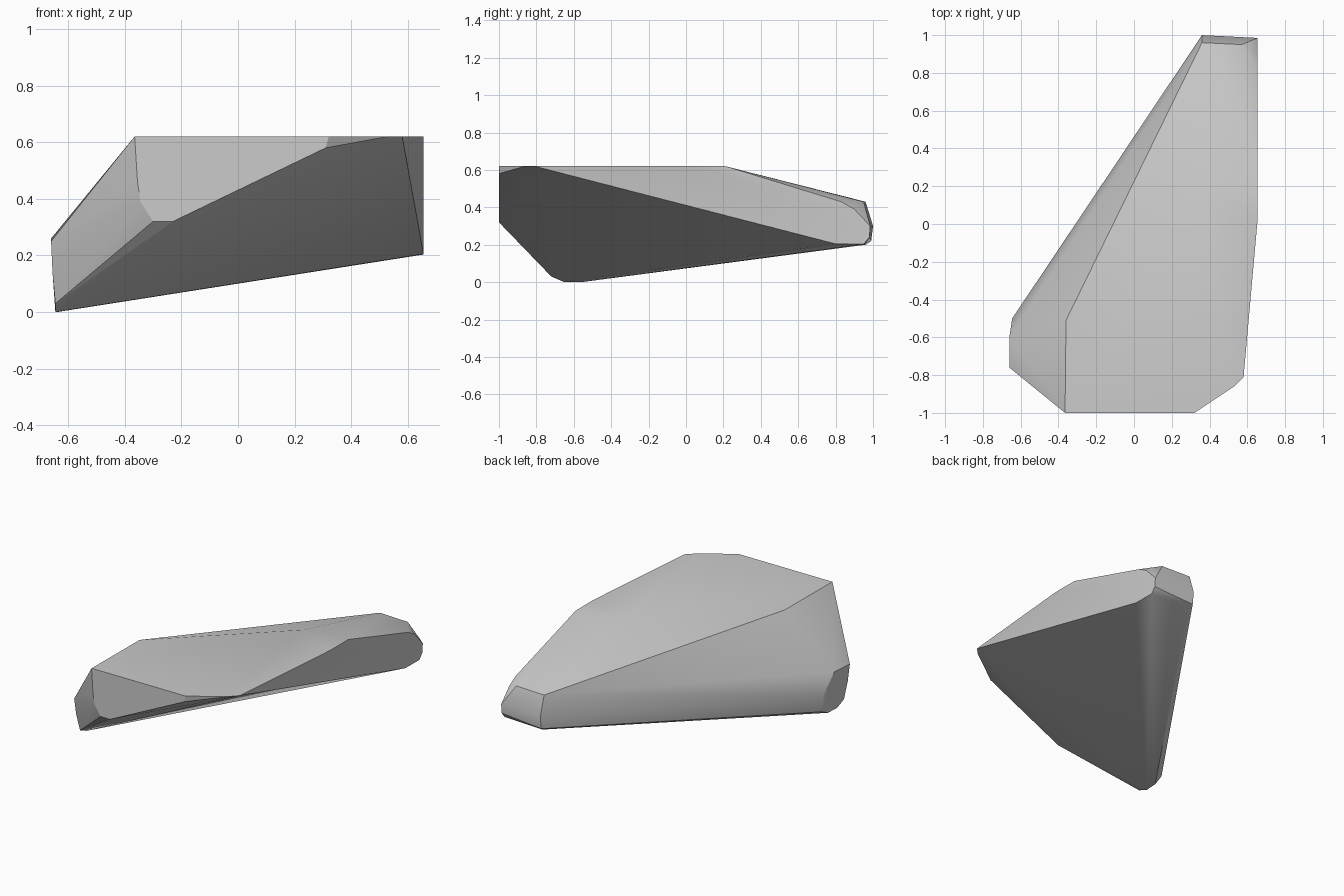
import bpy
import bmesh
import math

cube = bpy.data.objects.get("Cube")
if cube:
    bpy.data.objects.remove(cube, do_unlink=True)

TOP = 0.62      # height of the flat upper facet
FRONT = -1.0    # plane of the broken front facet
SIDE = 0.655    # plane of the straight side facet


def stone_material(name, value):
    mat = bpy.data.materials.new(name)
    mat.use_nodes = True
    colour = (value, value, value, 1.0)
    mat.diffuse_color = colour
    shader = next(n for n in mat.node_tree.nodes if n.type == "BSDF_PRINCIPLED")
    shader.inputs["Base Color"].default_value = colour
    shader.inputs["Roughness"].default_value = 0.9
    return mat


# Flat upper facet, outlined in plan
top_facet = [(x, y, TOP) for x, y in (
    (-0.365, -1), (0.32, -1), (0.53, -0.86), (0.58, -0.81),
    (SIDE, 0.03), (SIDE, 0.21), (0.36, 0.17), (0.2, 0.02), (-0.36, -0.51))]

# Broken front facet, outlined in elevation
front_facet = [(x, FRONT, z) for x, z in (
    (0.31, 0.58), (-0.23, 0.32), (-0.3, 0.32), (-0.345, 0.39), (-0.355, 0.46))]

# Straight side facet with its rounded rear corner
side_facet = [(SIDE, y, z) for y, z in (
    (0.83, 0.43), (0.9, 0.39), (0.985, 0.3), (0.98, 0.24),
    (0.95, 0.203), (0.8, 0.205))]

# Blunt rear end
rear_end = [(0.36, 0.96, 0.43), (0.57, 0.95, 0.43), (0.36, 1, 0.3),
            (0.36, 0.99, 0.22), (0.37, 0.96, 0.2)]

# Low rounded nose
low_nose = [(-0.66, -0.76, 0.25), (-0.66, -0.6, 0.26), (-0.655, -0.745, 0.14),
            (-0.645, -0.72, 0.03), (-0.645, -0.5, 0.13), (-0.64, -0.5, 0.03),
            (-0.64, -0.56, 0), (-0.645, -0.65, 0)]


def build_stone(name, outlines, material):
    """Wrap the facet outlines in one convex skin and merge coplanar faces."""
    bm = bmesh.new()
    for outline in outlines:
        for point in outline:
            bm.verts.new(point)
    bmesh.ops.convex_hull(bm, input=bm.verts[:])
    loose = [v for v in bm.verts if not v.link_faces]
    bmesh.ops.delete(bm, geom=loose, context="VERTS")
    bmesh.ops.dissolve_limit(bm, angle_limit=math.radians(1.0),
                             verts=bm.verts[:], edges=bm.edges[:])
    bmesh.ops.recalc_face_normals(bm, faces=bm.faces[:])
    mesh = bpy.data.meshes.new(name)
    bm.to_mesh(mesh)
    bm.free()
    mesh.materials.append(material)
    obj = bpy.data.objects.new(name, mesh)
    bpy.context.collection.objects.link(obj)
    return obj


stone = build_stone("rock_shard",
                    (top_facet, front_facet, side_facet, rear_end, low_nose),
                    stone_material("stone_grey", 0.6))

# Soft shading over shallow facets, crisp along the main breaks
bpy.ops.object.select_all(action="DESELECT")
stone.select_set(True)
bpy.context.view_layer.objects.active = stone
bpy.ops.object.shade_smooth_by_angle(angle=math.radians(30))
